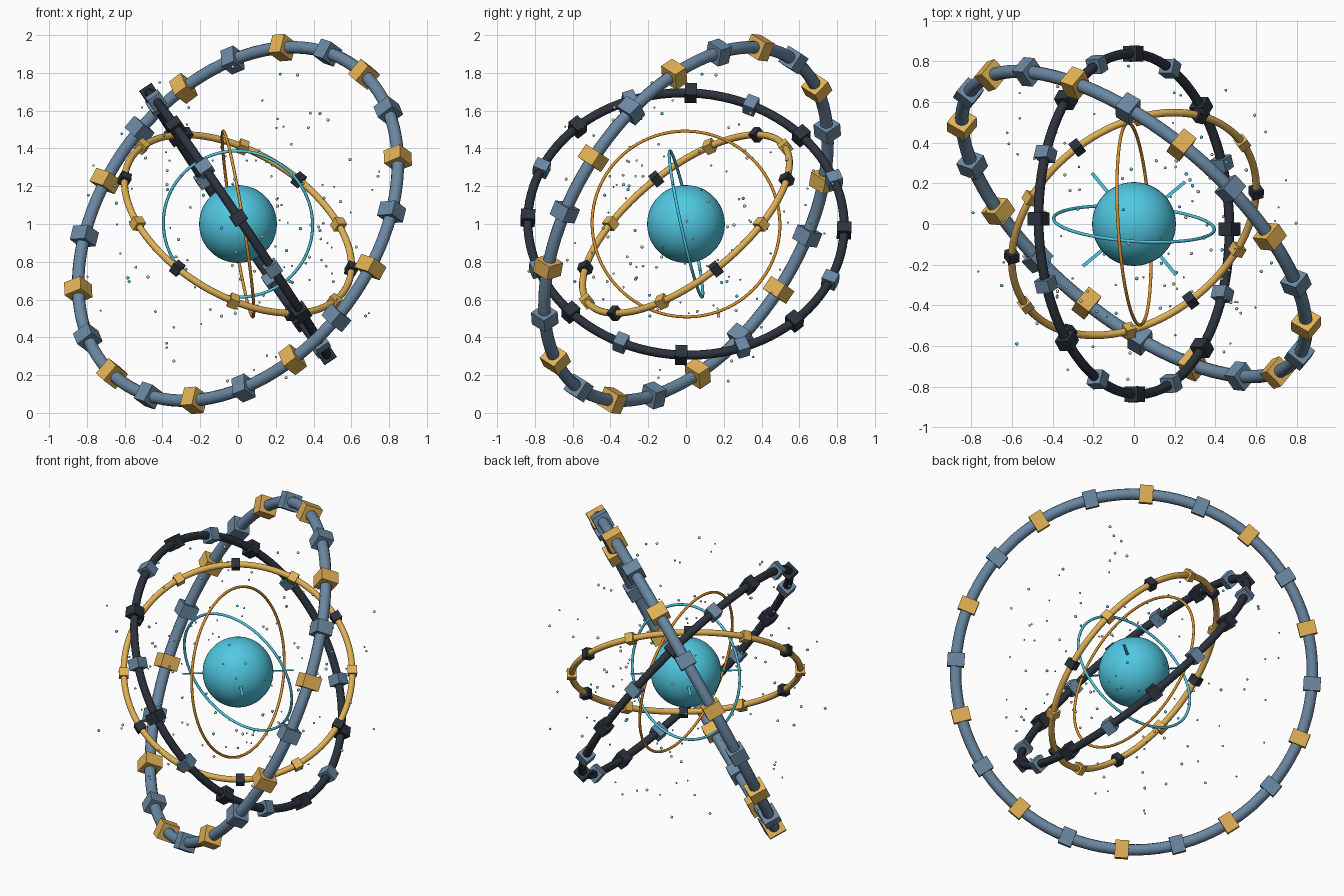
import bpy, math, random
from mathutils import Vector, Matrix

if "Cube" in bpy.data.objects:
    bpy.data.objects.remove(bpy.data.objects["Cube"])

CENTRE = Vector((0, 0, 1))


def material(name, rgb):
    m = bpy.data.materials.new(name)
    m.diffuse_color = (*rgb, 1)
    m.use_nodes = True
    m.node_tree.nodes["Principled BSDF"].inputs["Base Color"].default_value = m.diffuse_color
    return m


STEEL = material("steel blue", (0.145, 0.245, 0.36))
GOLD = material("gold", (0.76, 0.44, 0.09))
DARK = material("dark slate", (0.025, 0.032, 0.046))
TEAL = material("teal", (0.08, 0.58, 0.76))
AMBER = material("amber", (0.72, 0.29, 0.025))
PALE = material("pale sand", (0.70, 0.60, 0.50))


def finish(name, mat, smooth=True):
    ob = bpy.context.object
    ob.name = name
    ob.data.materials.append(mat)
    if smooth:
        bpy.ops.object.shade_smooth_by_angle(angle=math.radians(40))
    return ob


def frame(normal, start):
    """Matrix whose columns are start direction, tangent and ring normal."""
    n = Vector(normal).normalized()
    u = Vector(start)
    u = (u - n * u.dot(n)).normalized()
    return Matrix((u, n.cross(u), n)).transposed().to_4x4()


def ring(name, mat, normal, start, radius, tube, segments=96):
    f = Matrix.Translation(CENTRE) @ frame(normal, start)
    bpy.ops.mesh.primitive_torus_add(major_radius=radius, minor_radius=tube,
                                     major_segments=segments, minor_segments=12)
    finish(name, mat).matrix_world = f
    return f


def blocks(name, f, radius, count, styles):
    """Clamps around a ring; styles alternate (material, (radial, tangent, normal))."""
    for i in range(count):
        mat, size = styles[i % len(styles)]
        bpy.ops.mesh.primitive_cube_add(size=1)
        ob = finish(f"{name}_{i + 1}", mat, False)
        ob.matrix_world = (f @ Matrix.Rotation(math.tau * i / count, 4, 'Z')
                           @ Matrix.Translation((radius, 0, 0))
                           @ Matrix.Diagonal((*size, 1)))


# Core sphere
bpy.ops.mesh.primitive_uv_sphere_add(segments=48, ring_count=24, radius=0.206, location=CENTRE)
finish("core", TEAL)

# Outer ring with alternating clamps
f = ring("outer_ring", STEEL, (0.579, 0.691, -0.433), (0.841, -0.507, 0.36), 1.038, 0.033)
blocks("outer_clamp", f, 1.038, 20, [(GOLD, (0.104, 0.08, 0.108)), (STEEL, (0.10, 0.08, 0.10))])

# Middle dark ring
f = ring("middle_ring", DARK, (0.829, 0.025, 0.56), (-0.573, 0.03, 0.82), 0.838, 0.024)
blocks("middle_clamp", f, 0.838, 16, [(DARK, (0.076, 0.064, 0.078)), (STEEL, (0.076, 0.064, 0.078))])

# Inner gold ring
f = ring("inner_ring", GOLD, (0.428, -0.567, 0.703), (0.593, 0.167, -0.25), 0.665, 0.0185)
blocks("inner_clamp", f, 0.665, 12, [(DARK, (0.056, 0.05, 0.058)), (GOLD, (0.056, 0.05, 0.058))])

# Two thin hoops around the core
ring("amber_hoop", AMBER, (1, 0.06, 0.16), (0, 0, 1), 0.498, 0.008)
ring("teal_hoop", TEAL, (0.07, 1, 0.22), (1, 0, 0), 0.396, 0.008)

# Four paper-thin spokes leaving the core
for i in range(4):
    bpy.ops.mesh.primitive_cube_add(size=1)
    spoke = finish(f"spoke_{i + 1}", TEAL, False)
    spoke.matrix_world = (Matrix.Translation(CENTRE)
                          @ Matrix.Rotation(math.radians(39.5 + 90 * i), 4, 'Z')
                          @ Matrix.Translation((0.25, 0, 0))
                          @ Matrix.Diagonal((0.15, 0.017, 0.002, 1)))

# Floating specks scattered in a shell
random.seed(4)
bpy.ops.mesh.primitive_ico_sphere_add(subdivisions=2, radius=1)
speck = finish("speck_1", TEAL)
teal_mesh = speck.data
pale_mesh = teal_mesh.copy()
pale_mesh.materials[0] = PALE
for i in range(140):
    if i:
        speck = bpy.data.objects.new(f"speck_{i + 1}", pale_mesh if i % 5 < 3 else teal_mesh)
        bpy.context.collection.objects.link(speck)
    z, a = random.uniform(-1, 1), random.uniform(0, math.tau)
    flat = math.sqrt(1 - z * z)
    speck.location = CENTRE + Vector((flat * math.cos(a), flat * math.sin(a), z)) * random.uniform(0.35, 0.88)
    speck.scale = [random.uniform(0.005, 0.009)] * 3
